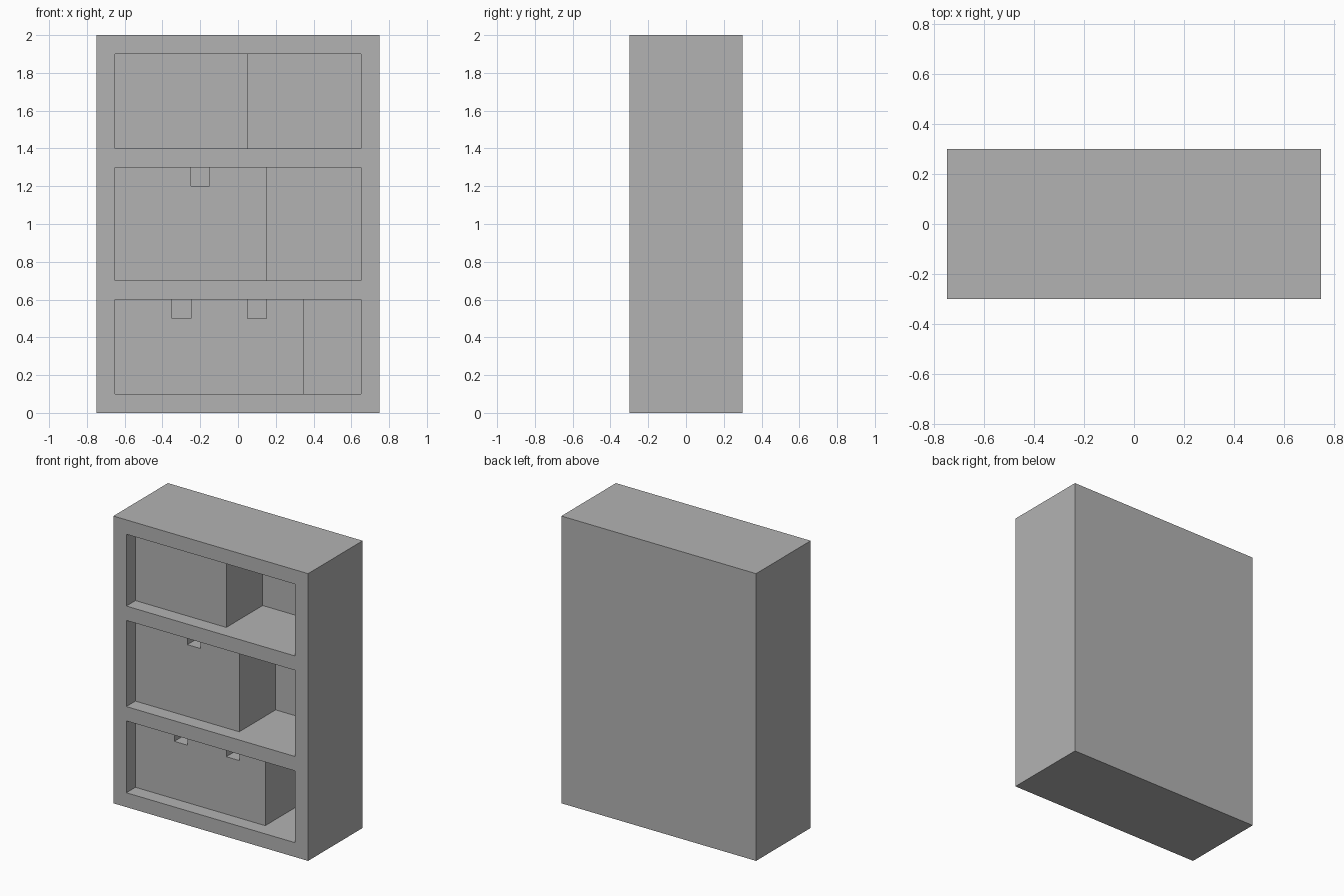
import bpy
import bmesh

default = bpy.data.objects.get("Cube")
if default:
    bpy.data.objects.remove(default, do_unlink=True)

grey = bpy.data.materials.new("plain_grey")
grey.use_nodes = True
colour = (0.45, 0.45, 0.45, 1)
grey.diffuse_color = colour
grey.node_tree.nodes["Principled BSDF"].inputs["Base Color"].default_value = colour


def box(name, x, y, z):
    """Box spanning the given (low, high) ranges."""
    bm = bmesh.new()
    bmesh.ops.create_cube(bm, size=1)
    for v in bm.verts:
        v.co = [r[0] if c < 0 else r[1] for c, r in zip(v.co, (x, y, z))]
    mesh = bpy.data.meshes.new(name)
    bm.to_mesh(mesh)
    bm.free()
    mesh.materials.append(grey)
    obj = bpy.data.objects.new(name, mesh)
    bpy.context.collection.objects.link(obj)
    return obj


def carve(target, cutter):
    """Subtract the cutter from the target, then discard it."""
    mod = target.modifiers.new("carve", 'BOOLEAN')
    mod.operation = 'DIFFERENCE'
    mod.solver = 'EXACT'
    mod.object = cutter
    bpy.context.view_layer.objects.active = target
    bpy.ops.object.modifier_apply(modifier=mod.name)
    bpy.data.objects.remove(cutter, do_unlink=True)


FRONT, BACK = -0.3, 0.3
LEFT_EDGE, RIGHT_EDGE = -0.65, 0.65
BLOCK_FRONT, CAVITY_BACK = -0.2, 0.2
NOTCH = 0.1

# Each shelf: name, floor, ceiling, block end in x, notch starts in x
shelves = [
    ("lower", 0.1, 0.6, 0.35, (-0.35, 0.05)),
    ("middle", 0.7, 1.3, 0.15, (-0.25,)),
    ("upper", 1.4, 1.9, 0.05, ()),
]

# Solid cabinet, hollowed by three open shelves
cabinet = box("cabinet", (-0.75, 0.75), (FRONT, BACK), (0, 2))

for name, floor, ceiling, end, notches in shelves:
    carve(cabinet, box("shelf_cutter", (LEFT_EDGE, RIGHT_EDGE),
                       (FRONT - 0.1, CAVITY_BACK), (floor, ceiling)))

    # Row of contents filling the shelf from one side
    block = box(name + "_shelf_block", (LEFT_EDGE, end),
                (BLOCK_FRONT, CAVITY_BACK), (floor, ceiling))

    # Square finger notches in the top front edge
    for start in notches:
        carve(block, box("notch_cutter", (start, start + NOTCH),
                         (BLOCK_FRONT - NOTCH, BLOCK_FRONT + NOTCH),
                         (ceiling - NOTCH, ceiling + NOTCH)))
